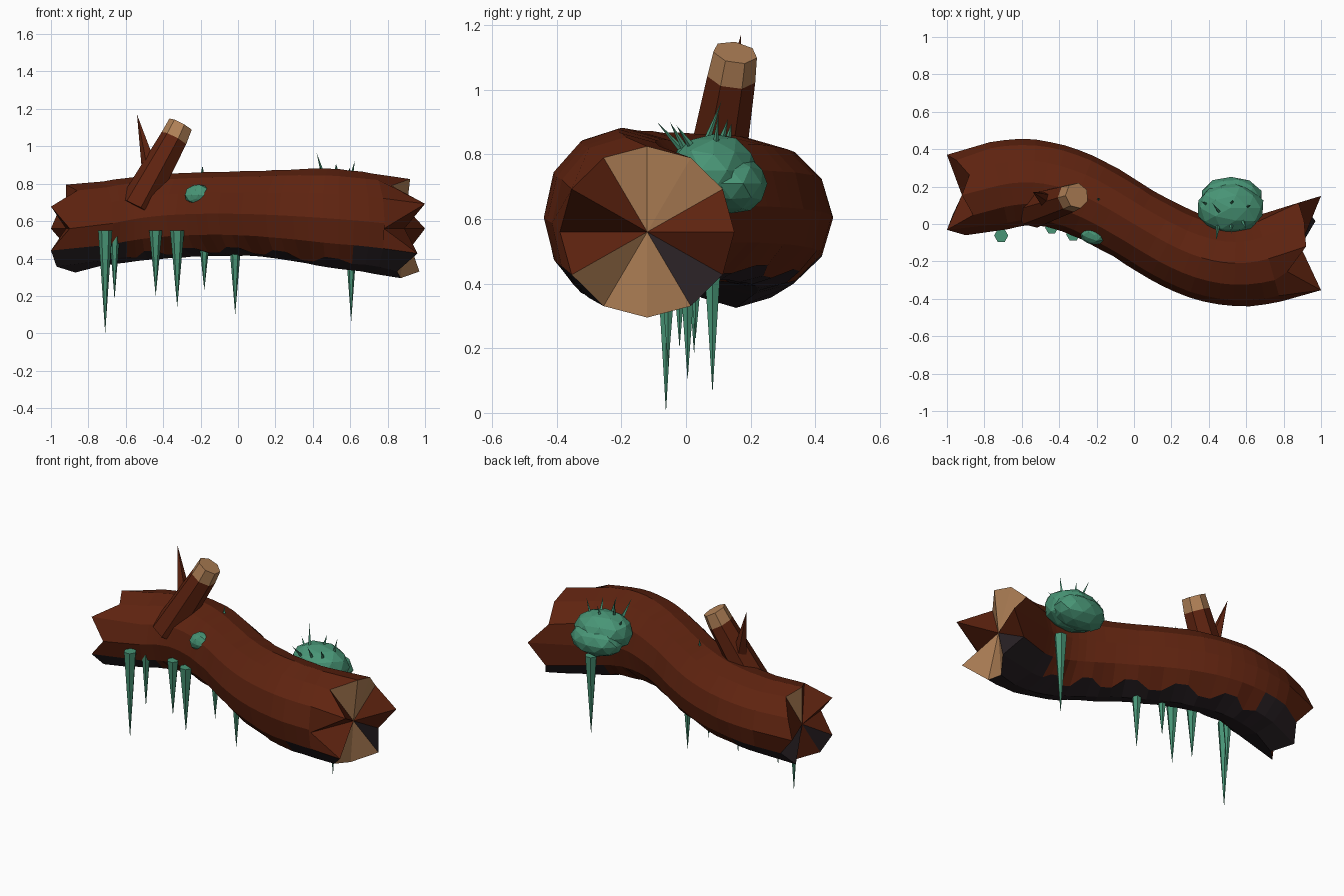
import bpy, bmesh, math, random
from mathutils import Vector

if "Cube" in bpy.data.objects:
    bpy.data.objects.remove(bpy.data.objects["Cube"])

random.seed(4)


def material(name, rgb):
    m = bpy.data.materials.new(name)
    m.diffuse_color = (*rgb, 1)
    m.use_nodes = True
    m.node_tree.nodes["Principled BSDF"].inputs["Base Color"].default_value = m.diffuse_color
    return m


BARK = material("bark brown", (0.115, 0.017, 0.005))
WOOD = material("cut wood tan", (0.44, 0.22, 0.095))
DARK = material("damp charcoal", (0.022, 0.015, 0.018))
MOSS = material("moss green", (0.065, 0.30, 0.18))


def finish(bm, name, mats):
    bmesh.ops.recalc_face_normals(bm, faces=bm.faces)
    me = bpy.data.meshes.new(name)
    bm.to_mesh(me)
    bm.free()
    for m in mats:
        me.materials.append(m)
    ob = bpy.data.objects.new(name, me)
    bpy.context.collection.objects.link(ob)
    return ob


def tube(name, points, radii, sides, mats, tip_from=None):
    """Straight faceted tube through points; a radius of 0 makes a point."""
    bm = bmesh.new()
    pts = [Vector(p) for p in points]
    axis = (pts[-1] - pts[0]).normalized()
    u = axis.cross(Vector((0, 1, 0))).normalized()
    v = axis.cross(u)
    rings = []
    for p, r in zip(pts, radii):
        if r == 0:
            rings.append([bm.verts.new(p)] * sides)
        else:
            rings.append([bm.verts.new(p + r * (u * math.cos(a) + v * math.sin(a)))
                          for a in (2 * math.pi * k / sides for k in range(sides))])
    for i in range(len(rings) - 1):
        for k in range(sides):
            n = (k + 1) % sides
            quad = [rings[i][k], rings[i][n], rings[i + 1][n], rings[i + 1][k]]
            f = bm.faces.new(list(dict.fromkeys(quad)))
            f.material_index = int(tip_from is not None and i >= tip_from)
    bm.faces.new(rings[0])
    if radii[-1]:
        bm.faces.new(rings[-1]).material_index = int(tip_from is not None)
    return finish(bm, name, mats)


# Log: twelve-sided sections swept along an S curve
def centre(x):
    y = -0.21 * math.sin(math.pi * x / 1.1) + (0.04 * x * x if x < 0 else 0)
    return Vector((x, y, 0.64 - 0.1 * x * x))


def section(x):
    t = max(0, min(1, x / 0.6))
    return 0.205 + 0.045 * abs(x), 0.225 + 0.042 * t * t * (3 - 2 * t)


SIDES, STEPS = 12, 24
# x of each splinter on the broken ends, anticlockwise from +y
RIGHT_X = [1.0, .88, .91, .92, .82, 1.0, .78, .96, .85, .87, .97, .90]
LEFT_X = [-1.0, -.95, -.88, -.92, -.86, -1.0, -.90, -1.0, -.97, -.87, -.95, -.90]
RIGHT_MAT = [0, 1, 1, 1, 0, 0, 0, 1, 1, 1, 2, 0]
LEFT_MAT = [0, 0, 1, 0, 0, 0, 0, 2, 0, 2, 2, 0]


def jagged_ring(bm, xs, cx, cy, ry, rz):
    ring = []
    for k, x in enumerate(xs):
        a = 2 * math.pi * k / SIDES
        ring.append(bm.verts.new((x, cy + ry * math.cos(a), 0.56 + rz * math.sin(a))))
    return ring, bm.verts.new((cx, cy, 0.56))


bm = bmesh.new()
left, left_mid = jagged_ring(bm, LEFT_X, -0.92, 0.155, 0.215, 0.235)
rings = [left]
for i in range(STEPS + 1):
    x = -0.72 + 1.44 * i / STEPS
    c = centre(x)
    t = centre(x + 0.01) - centre(x - 0.01)
    side = Vector((-t.y, t.x, 0)).normalized()
    ry, rz = section(x)
    ring = []
    for k in range(SIDES):
        a = 2 * math.pi * k / SIDES
        if k in (8, 10) and abs(x) < 0.6:     # scalloped edge of the damp underside
            a += 0.13 * (1 if k == 10 else -1) * (1 if i % 4 < 2 else -1)
        s = 1 + random.uniform(-0.008, 0.008)
        ring.append(bm.verts.new(c + side * ry * s * math.cos(a)
                                 + Vector((0, 0, rz * s * math.sin(a)))))
    rings.append(ring)
right, right_mid = jagged_ring(bm, RIGHT_X, 0.89, -0.12, 0.27, 0.265)
rings.append(right)
for i in range(len(rings) - 1):
    for k in range(SIDES):
        n = (k + 1) % SIDES
        f = bm.faces.new([rings[i][k], rings[i][n], rings[i + 1][n], rings[i + 1][k]])
        wide = abs(f.calc_center_median().x) > 0.6
        f.material_index = 2 if k in ((7, 8, 9, 10) if wide else (8, 9)) else 0
for ring, mid, cols in ((left, left_mid, LEFT_MAT), (right, right_mid, RIGHT_MAT)):
    for k in range(SIDES):
        bm.faces.new([ring[k], ring[(k + 1) % SIDES], mid]).material_index = cols[k]
finish(bm, "log", [BARK, WOOD, DARK])

# Broken branch with a bare tip, and a sharp twig beside it
tube("branch_stub", [(-0.545, 0.075, 0.67), (-0.34, 0.14, 1.04), (-0.305, 0.152, 1.115)],
     [0.098, 0.077, 0.070], 7, [BARK, WOOD], tip_from=1)
tube("twig", [(-0.455, 0.12, 0.82), (-0.54, 0.17, 1.17)], [0.055, 0], 5, [BARK])


# Moss clumps
def clump(name, loc, scale, jitter):
    bm = bmesh.new()
    bmesh.ops.create_icosphere(bm, subdivisions=2, radius=1)
    for v in bm.verts:
        s = 1 + random.uniform(-jitter, jitter)
        v.co = Vector([v.co[j] * scale[j] * s + loc[j] for j in range(3)])
    finish(bm, name, [MOSS])


clump("moss_mound", (0.515, 0.085, 0.75), (0.185, 0.135, 0.115), 0.04)
clump("moss_lower_lump", (0.52, 0.14, 0.71), (0.165, 0.115, 0.095), 0.04)
clump("moss_front_patch", (-0.21, -0.06, 0.74), (0.07, 0.055, 0.055), 0.12)

# Grass blades: base and tip
BLADES = [((0.46, 0.06, 0.83), (0.42, 0.11, 0.965)),
          ((0.60, 0.09, 0.81), (0.625, 0.10, 0.925)),
          ((0.52, 0.00, 0.81), (0.52, -0.05, 0.90)),
          ((0.45, 0.00, 0.80), (0.44, -0.09, 0.90)),
          ((0.58, 0.02, 0.82), (0.60, -0.03, 0.89)),
          ((0.52, 0.11, 0.84), (0.53, 0.13, 0.91)),
          ((0.40, 0.10, 0.80), (0.36, 0.12, 0.86)),
          ((-0.19, 0.13, 0.84), (-0.19, 0.14, 0.895))]
for i, (a, b) in enumerate(BLADES):
    tube(f"grass_blade_{i + 1}", [a, b], [0.012, 0], 4, [MOSS])

# Hanging moss spikes: x, y, top z, tip z, radius
HANGERS = [(-0.71, -0.062, 0.55, 0.0, 0.038), (-0.66, 0.025, 0.55, 0.18, 0.03),
           (-0.44, -0.02, 0.55, 0.20, 0.035), (-0.325, -0.055, 0.55, 0.14, 0.038),
           (-0.18, 0.03, 0.55, 0.23, 0.035), (-0.015, 0.005, 0.55, 0.10, 0.038),
           (0.605, 0.082, 0.56, 0.06, 0.037)]
for i, (x, y, top, tip, r) in enumerate(HANGERS):
    tube(f"hanging_spike_{i + 1}", [(x, y, top), (x, y, tip)], [r, 0], 6, [MOSS])
